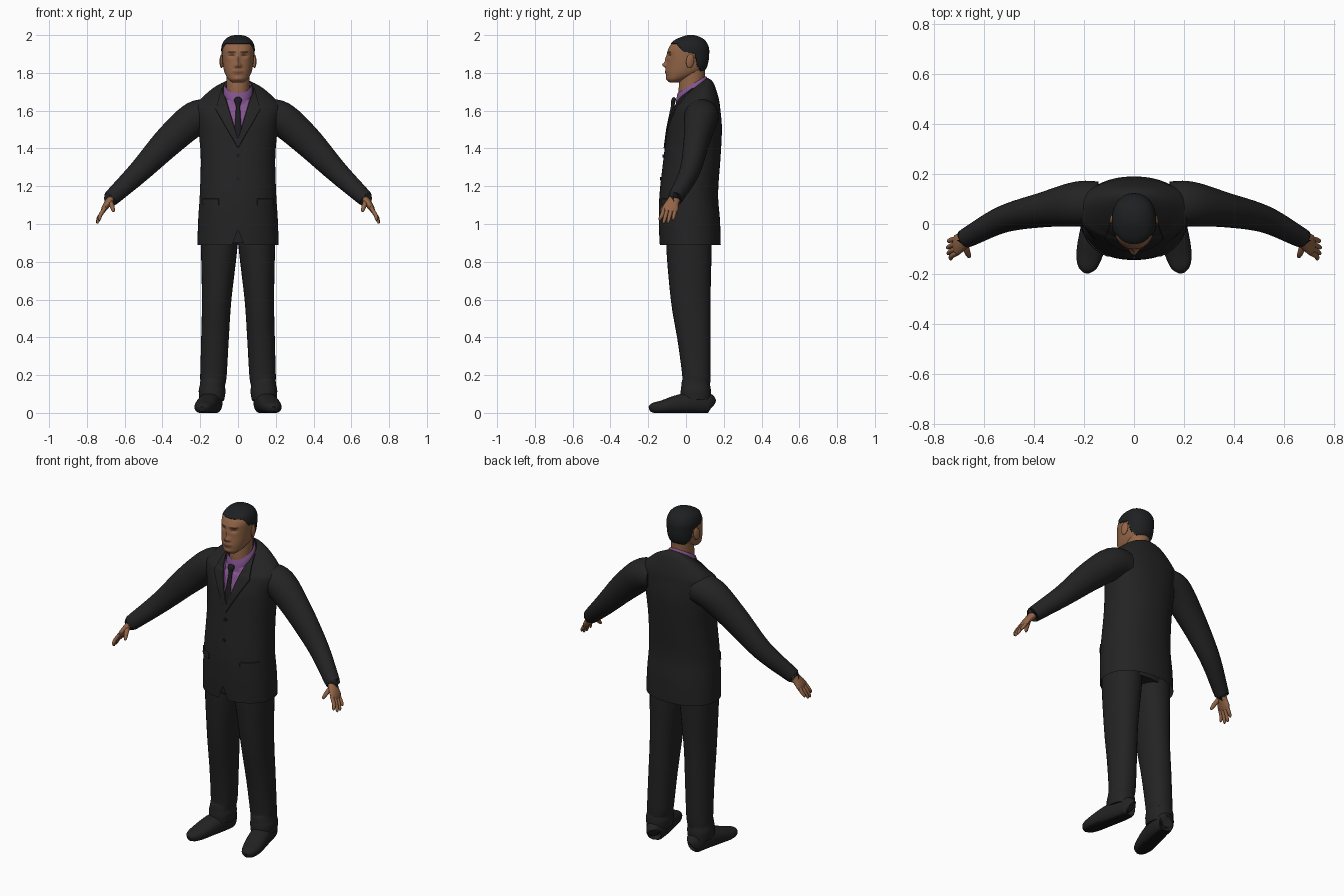
import bpy, bmesh, math
from mathutils import Vector

old = bpy.data.objects.get("Cube")
if old:
    bpy.data.objects.remove(old, do_unlink=True)


def material(name, r, g, b):
    m = bpy.data.materials.new(name)
    m.use_nodes = True
    m.diffuse_color = (r, g, b, 1)
    m.node_tree.nodes["Principled BSDF"].inputs["Base Color"].default_value = (r, g, b, 1)
    return m


SUIT = material("suit black", .017, .017, .017)
SHIRT = material("shirt purple", .23, .09, .28)
TIE = material("tie black", .012, .011, .014)
SKIN = material("skin brown", .29, .13, .064)
FEATURE = material("brow brown", .11, .05, .028)
LIP = material("lip brown", .22, .085, .05)
HAIR = material("hair black", .013, .014, .015)
SHOE = material("shoe black", .016, .016, .016)
SOLE = material("sole black", .008, .008, .008)


def smooth(keys, steps):
    """Catmull-Rom resampling of key tuples."""
    out = []
    last = len(keys) - 1
    for i in range(last):
        quad = [keys[max(i - 1, 0)], keys[i], keys[i + 1], keys[min(i + 2, last)]]
        for j in range(steps):
            t = j / steps
            out.append([b + .5 * t * (c - a + t * (2 * a - 5 * b + 4 * c - d
                        + t * (3 * (b - c) + d - a))) for a, b, c, d in zip(*quad)])
    return out + [list(keys[-1])]


def ring(c, u, v, sides, power):
    pts = []
    for i in range(sides):
        a = 2 * math.pi * i / sides
        x, y = math.cos(a), math.sin(a)
        pts.append(c + u * math.copysign(abs(x) ** (2 / power), x)
                   + v * math.copysign(abs(y) ** (2 / power), y))
    return pts


def loft(rings, caps=True):
    bm = bmesh.new()
    rows = [[bm.verts.new(p) for p in r] for r in rings]
    for a, b in zip(rows, rows[1:]):
        for i in range(len(a)):
            j = (i + 1) % len(a)
            bm.faces.new((a[i], a[j], b[j], b[i]))
    if caps:
        bm.faces.new(rows[0])
        bm.faces.new(rows[-1])
    bmesh.ops.recalc_face_normals(bm, faces=bm.faces)
    return bm


def finish(obj, angle=40):
    bpy.ops.object.select_all(action='DESELECT')
    obj.select_set(True)
    bpy.context.view_layer.objects.active = obj
    bpy.ops.object.shade_smooth_by_angle(angle=math.radians(angle))
    return obj


def build(name, bm, *mats):
    me = bpy.data.meshes.new(name)
    bm.to_mesh(me)
    bm.free()
    for m in mats:
        me.materials.append(m)
    obj = bpy.data.objects.new(name, me)
    bpy.context.collection.objects.link(obj)
    return finish(obj)


def stack(keys, steps, sides, power=2.2, caps=True):
    """Upright loft; keys are z, centre y, half width, half depth, tilt."""
    return loft([ring(Vector((0, cy, z)), Vector((w, 0, 0)), Vector((0, d, d * tilt)), sides, power)
                 for z, cy, w, d, tilt in smooth(keys, steps)], caps)


def tube(keys, steps, sides, side=1, ref=(0, 1, 0), power=2):
    """Loft along a path; keys are x, y, z and two radii."""
    ks = smooth(keys, steps)
    pts = [Vector(k[:3]) for k in ks]
    rings = []
    for i, k in enumerate(ks):
        t = (pts[min(i + 1, len(pts) - 1)] - pts[max(i - 1, 0)]).normalized()
        u = t.cross(Vector(ref)).normalized()
        r = ring(pts[i], u * k[3], t.cross(u) * k[4], sides, power)
        rings.append([Vector((p.x * side, p.y, max(p.z, 0))) for p in r])
    return loft(rings)


def region(bm, cuts):
    """Cut mirrored lines into the front and return the faces they enclose."""
    for x, z, nx, nz in cuts:
        for s in (1, -1):
            bmesh.ops.bisect_plane(bm, geom=bm.verts[:] + bm.edges[:] + bm.faces[:], dist=1e-5,
                                   plane_co=(s * x, 0, z), plane_no=(s * nx, 0, nz))
    found = []
    for f in bm.faces:
        c = f.calc_center_median()
        if c.y < .04 and all((abs(c.x) - x) * nx + (c.z - z) * nz > 0 for x, z, nx, nz in cuts):
            found.append(f)
    return found


# Jacket body with shirt opening, lapels, pocket flaps and cut-away hem
bm = stack([(.89, .022, .215, .162, 0), (1.02, .018, .211, .162, 0), (1.16, .015, .202, .155, 0),
            (1.34, .031, .197, .151, 0), (1.46, .042, .205, .147, 0), (1.53, .047, .213, .142, .03),
            (1.60, .053, .226, .128, .1), (1.642, .055, .215, .118, .2), (1.688, .045, .15, .1, .6),
            (1.71, .03, .08, .085, .75)], 5, 64, 2.2, False)
opening = region(bm, [(0, 1.45, -1, .3)])
for f in opening:
    f.material_index = 1
bmesh.ops.inset_region(bm, faces=opening, thickness=.001, depth=-.005)
lapels = region(bm, [(0, 1.45, 1, -.3), (0, 1.40, -1, .575), (.12, 1.6, -1, -.29)])
lapels = [f for f in lapels if f.material_index == 0]
bmesh.ops.inset_region(bm, faces=lapels, thickness=.002, depth=.006)
flaps = region(bm, [(.1, 0, 1, 0), (.185, 0, -1, 0), (0, 1.1, 0, 1), (0, 1.135, 0, -1)])
bmesh.ops.inset_region(bm, faces=flaps, thickness=.002, depth=.005)
bmesh.ops.delete(bm, geom=region(bm, [(0, .97, -1, -.4)]), context='FACES')
build("jacket", bm, SUIT, SHIRT)

for label, y, z in (("upper", -.119, 1.36), ("lower", -.132, 1.24)):
    bpy.ops.mesh.primitive_cylinder_add(vertices=16, radius=.009, depth=.012, location=(0, y, z),
                                        rotation=(math.pi / 2, 0, 0))
    button = bpy.context.object
    button.name = label + "_button"
    button.data.materials.append(TIE)
    finish(button)

# Shirt collar, tie and trouser seat
build("shirt_collar", stack([(1.695, .03, .078, .084, .75), (1.72, .03, .076, .081, .7),
                             (1.738, .03, .068, .074, .6)], 3, 40, 2, False), SHIRT)
build("tie", tube([(0, -.058, 1.668, .014, .008), (0, -.066, 1.655, .021, .012),
                   (0, -.07, 1.628, .012, .009), (0, -.082, 1.58, .013, .007),
                   (0, -.097, 1.51, .018, .006), (0, -.104, 1.44, .019, .005)], 4, 16), TIE)
build("trouser_seat", stack([(.9, .018, .185, .118, 0), (1.0, .018, .19, .13, 0),
                             (1.1, .018, .18, .125, 0)], 2, 32), SUIT)

# Neck
build("neck", stack([(1.64, .035, .066, .07, 0), (1.72, .03, .061, .069, .1),
                     (1.81, .035, .062, .066, .1)], 4, 32, 2), SKIN)

# Head: stacked profile with modelled features
profile = [(1.748, -.085, -.04, .028), (1.765, -.1, 0, .05), (1.79, -.104, .06, .066),
           (1.82, -.104, .1, .076), (1.86, -.1, .115, .082), (1.9, -.1, .119, .084),
           (1.935, -.09, .117, .084), (1.965, -.066, .102, .073), (1.984, -.03, .078, .053),
           (1.994, 0, .05, .028), (1.996, .015, .035, .006)]
bm = stack([(z, (f + b) / 2, w, (b - f) / 2, 0) for z, f, b, w in profile], 7, 96)
# Feature bumps: x, z, width, height, amount
bumps = [(0, 1.842, .013, .013, .022), (0, 1.868, .009, .022, .011), (.013, 1.836, .008, .008, .008),
         (0, 1.806, .026, .012, .007), (0, 1.768, .025, .012, .005),
         (.034, 1.893, .018, .012, -.011), (.032, 1.913, .025, .008, .004)]
for v in bm.verts:
    if v.co.y < -.01:
        v.co.y -= sum(a * math.exp(-((abs(v.co.x) - x) / w) ** 2 - ((v.co.z - z) / h) ** 2)
                      for x, z, w, h, a in bumps)
hairline = [(-.2, 1.957), (-.045, 1.953), (-.02, 1.915), (.045, 1.9), (.06, 1.835), (.09, 1.79), (.2, 1.79)]


def hair_height(y):
    for (a, za), (b, zb) in zip(hairline, hairline[1:]):
        if y <= b:
            return za + (zb - za) * (y - a) / (b - a)
    return 2


hair = []
for f in bm.faces:
    c = f.calc_center_median()
    x = abs(c.x)
    if c.z > hair_height(c.y):
        f.material_index = 1
        hair.append(f)
    elif c.y < -.02 and (.014 < x < .054 and abs(c.z - 1.912) < .0045
                         or ((x - .034) / .014) ** 2 + ((c.z - 1.893) / .005) ** 2 < 1):
        f.material_index = 2
    elif c.y < -.05 and (x / .028) ** 2 + ((c.z - 1.805) / .01) ** 2 < 1:
        f.material_index = 3
bmesh.ops.inset_region(bm, faces=hair, thickness=.001, depth=.004)
build("head", bm, SKIN, HAIR, FEATURE, LIP)

# Paired parts: ears, sleeves, hands, trouser legs and shoes
for name, s in (("left", 1), ("right", -1)):
    bpy.ops.mesh.primitive_uv_sphere_add(segments=20, ring_count=12, radius=1,
                                         location=(s * .086, .022, 1.863), rotation=(-.15, 0, s * .3))
    ear = bpy.context.object
    ear.name = name + "_ear"
    ear.scale = (.01, .022, .038)
    ear.data.materials.append(SKIN)
    finish(ear)

    build(name + "_sleeve", tube([(.14, .085, 1.575, .08, .085), (.225, .08, 1.56, .09, .09),
          (.36, .057, 1.445, .081, .07), (.52, .02, 1.28, .06, .054),
          (.655, -.048, 1.152, .045, .041), (.672, -.056, 1.136, .042, .038)], 6, 32, s), SUIT)

    build(name + "_palm", tube([(.65, -.045, 1.158, .023, .027), (.685, -.07, 1.115, .02, .034),
          (.706, -.082, 1.085, .016, .042), (.716, -.087, 1.065, .011, .038)], 5, 20, s), SKIN)
    fingers = {"index": (-.116, .733, -.138, 1.018), "middle": (-.097, .742, -.117, 1.003),
               "ring": (-.077, .744, -.094, 1.004), "little": (-.058, .741, -.068, 1.02)}
    for finger, (y, x, tip_y, tip_z) in fingers.items():
        build(name + "_" + finger + "_finger", tube([
            (.705, y, 1.085, .01, .01), (.728, (y + tip_y) / 2, 1.048, .0105, .0105),
            (x, tip_y, tip_z + .01, .008, .008), (x, tip_y, tip_z, .003, .003)], 4, 12, s), SKIN)
    build(name + "_thumb", tube([(.678, -.075, 1.125, .013, .013), (.668, -.108, 1.097, .0125, .0125),
          (.66, -.128, 1.073, .009, .009), (.658, -.133, 1.064, .003, .003)], 4, 12, s), SKIN)

    build(name + "_trouser_leg", tube([(.1, .018, .96, .095, .118), (.1, .016, .87, .096, .12),
          (.113, .025, .6, .078, .105), (.122, .043, .39, .073, .088), (.13, .055, .2, .07, .075),
          (.135, .052, .15, .066, .076), (.137, .052, .115, .071, .08),
          (.139, .05, .068, .065, .08)], 5, 32, s, power=2.2), SUIT)

    bm = tube([(.125, .13, .045, .025, .028), (.13, .118, .05, .046, .055), (.14, .05, .055, .056, .06),
               (.16, -.04, .046, .058, .05), (.178, -.12, .032, .053, .036),
               (.187, -.172, .026, .038, .027), (.19, -.193, .02, .014, .014)],
              5, 32, s, (0, 0, 1), 2.3)
    for f in bm.faces:
        f.material_index = int(f.calc_center_median().z < .006)
    build(name + "_shoe", bm, SHOE, SOLE)
